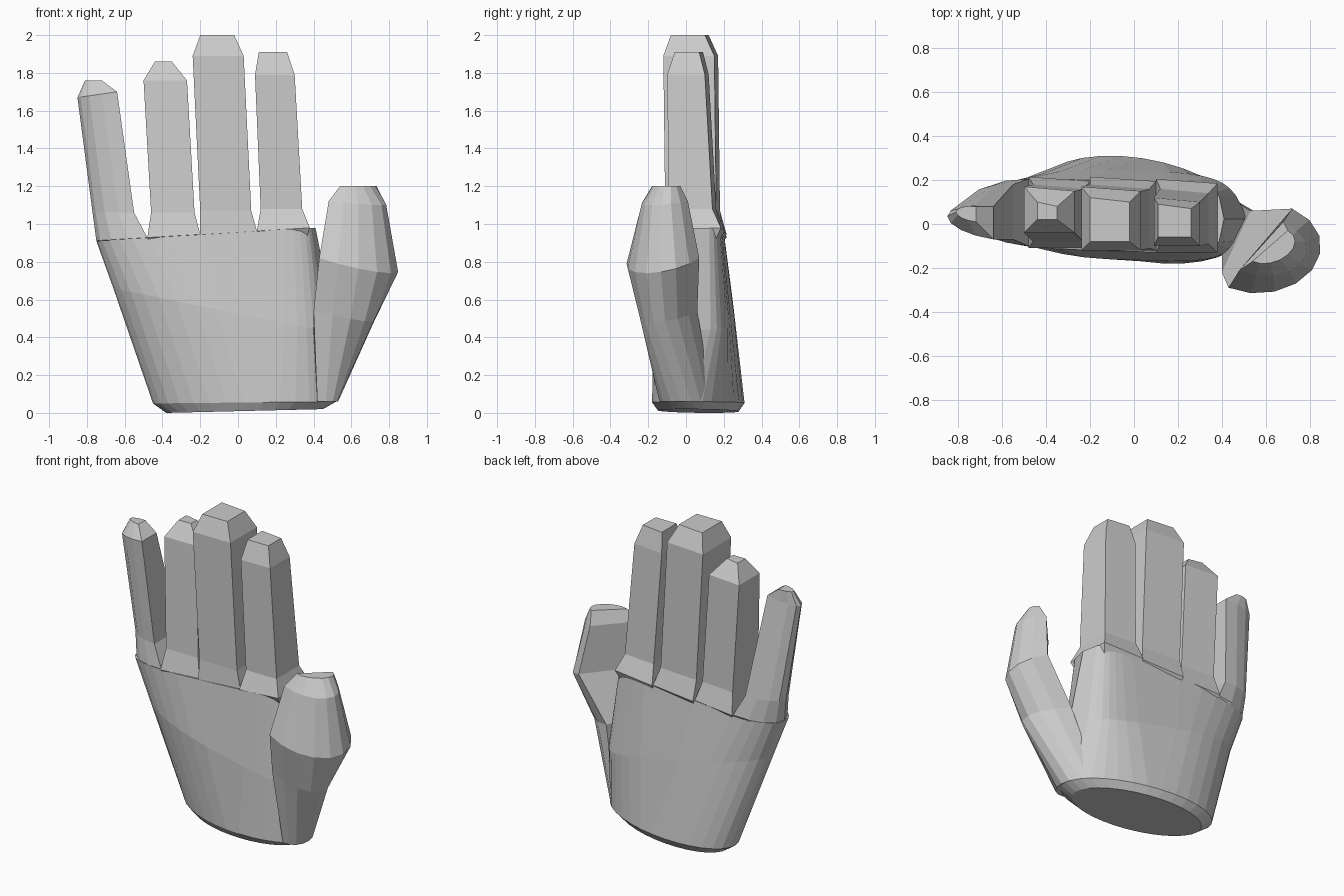
import bpy, bmesh, math
from mathutils import Vector

if "Cube" in bpy.data.objects:
    bpy.data.objects.remove(bpy.data.objects["Cube"], do_unlink=True)

grey = bpy.data.materials.new("plain grey")
grey.use_nodes = True
COLOUR = (0.6, 0.6, 0.6, 1)
grey.diffuse_color = COLOUR
grey.node_tree.nodes["Principled BSDF"].inputs["Base Color"].default_value = COLOUR


def loft(name, rings):
    """Skin a closed solid over rings that share a point count."""
    bm = bmesh.new()
    loops = [[bm.verts.new(p) for p in ring] for ring in rings]
    n = len(loops[0])
    for low, high in zip(loops, loops[1:]):
        for i in range(n):
            j = (i + 1) % n
            bm.faces.new((low[i], low[j], high[j], high[i]))
    bm.faces.new(loops[0][::-1])
    bm.faces.new(loops[-1])
    bmesh.ops.recalc_face_normals(bm, faces=bm.faces)
    mesh = bpy.data.meshes.new(name)
    bm.to_mesh(mesh)
    bm.free()
    mesh.materials.append(grey)
    obj = bpy.data.objects.new(name, mesh)
    bpy.context.collection.objects.link(obj)
    return obj


def oval(x0, x1, y0, y1, z0, z1, skew, left=2, right=2, web=0, n=32):
    """Skewed, tilted oval; each end can be squared, the +x end also pointed."""
    ring = []
    for i in range(n):
        a = math.tau * i / n
        c, s = math.cos(a), math.sin(a)
        power = 2 / (right if c > 0 else left)
        c = math.copysign(abs(c) ** power, c)
        s = math.copysign(abs(s) ** power, s)
        dx = c * (x1 - x0) / 2
        point = web * (1 - abs(s)) if c > 0 else 0
        ring.append(((x0 + x1) / 2 + dx + point,
                     (y0 + y1) / 2 + s * (y1 - y0) / 2 + skew * dx,
                     z0 + (z1 - z0) * (c + 1) / 2))
    return ring


def half_round(a, b, z, bulge, drop=0, n=9):
    """Flat chord from a to b with a rounded outer side."""
    a, b, bulge = Vector(a), Vector(b), Vector(bulge)
    ring = []
    for i in range(n):
        t = math.pi * i / (n - 1)
        p = a.lerp(b, (1 - math.cos(t)) / 2) + bulge * math.sin(t)
        ring.append((p.x, p.y, z - drop * math.sin(t)))
    return ring


def box_ring(z, x0, x1, y0, y1, slope=0):
    """Four-cornered ring, slightly deeper on its -x side."""
    corners = ((x0, y0), (x1, y0), (x1, y1), (x0, y1 + 0.02))
    return [(x, y, z + slope * x) for x, y in corners]


# Palm, from the wrist up to the knuckles
loft("palm", [
    oval(-0.38, 0.45, -0.14, 0.27, 0, 0.02, -0.15),
    oval(-0.45, 0.52, -0.17, 0.30, 0.05, 0.06, -0.15),
    oval(-0.66, 0.42, -0.16, 0.25, 0.66, 0.44, -0.04, 2, 5, 0.1),
    oval(-0.75, 0.38, -0.12, 0.2, 0.91, 0.98, -0.03, 2.8, 7, 0.03),
])

# Straight fingers: buried root, knuckle, narrowing, shoulder, tip
fingers = {
    "index_finger": [(0.85, 0.12, 0.34, -0.06, 0.13), (0.957, 0.1, 0.38, -0.13, 0.185, 0.06),
                     (1.08, 0.12, 0.34, -0.09, 0.14), (1.79, 0.09, 0.3, -0.1, 0.1),
                     (1.91, 0.11, 0.26, -0.06, 0.07)],
    "middle_finger": [(0.85, -0.17, 0.07, -0.06, 0.13), (0.957, -0.2, 0.1, -0.12, 0.195, 0.06),
                      (1.07, -0.2, 0.07, -0.11, 0.16), (1.89, -0.24, 0.03, -0.12, 0.15),
                      (2, -0.2, -0.02, -0.08, 0.1)],
    "ring_finger": [(0.85, -0.45, -0.22, -0.04, 0.13), (0.957, -0.48, -0.2, -0.11, 0.195, 0.06),
                    (1.06, -0.46, -0.23, -0.08, 0.16), (1.76, -0.5, -0.27, -0.04, 0.15),
                    (1.86, -0.44, -0.35, 0.02, 0.08)],
}
for name, sections in fingers.items():
    loft(name, [box_ring(*s) for s in sections])

# Little finger, flat towards its neighbour and rounded outside
loft("little_finger", [
    half_round((-0.48, 0.15), (-0.48, -0.04), 0.84, (-0.2, 0.02)),
    half_round((-0.48, 0.205), (-0.48, -0.1), 0.928, (-0.27, 0.01), 0.016),
    half_round((-0.55, 0.18), (-0.55, -0.07), 1.06, (-0.22, 0.02)),
    half_round((-0.64, 0.08), (-0.64, -0.07), 1.7, (-0.21, 0.03), 0.03),
    half_round((-0.72, 0.08), (-0.72, 0.01), 1.76, (-0.09, 0.01)),
])

# Thumb, flat towards the palm and rounded outside
loft("thumb", [
    half_round((0.42, -0.14), (0.4, 0.14), 0.06, (0.12, -0.03)),
    half_round((0.4, -0.22), (0.53, 0.06), 0.54, (0.25, -0.09), 0.06),
    half_round((0.43, -0.29), (0.72, 0.07), 0.82, (0.235, -0.1), 0.08),
    half_round((0.48, -0.21), (0.68, 0.01), 1.12, (0.18, -0.08), 0.02),
    half_round((0.54, -0.17), (0.7, -0.03), 1.2, (0.08, -0.04)),
])
